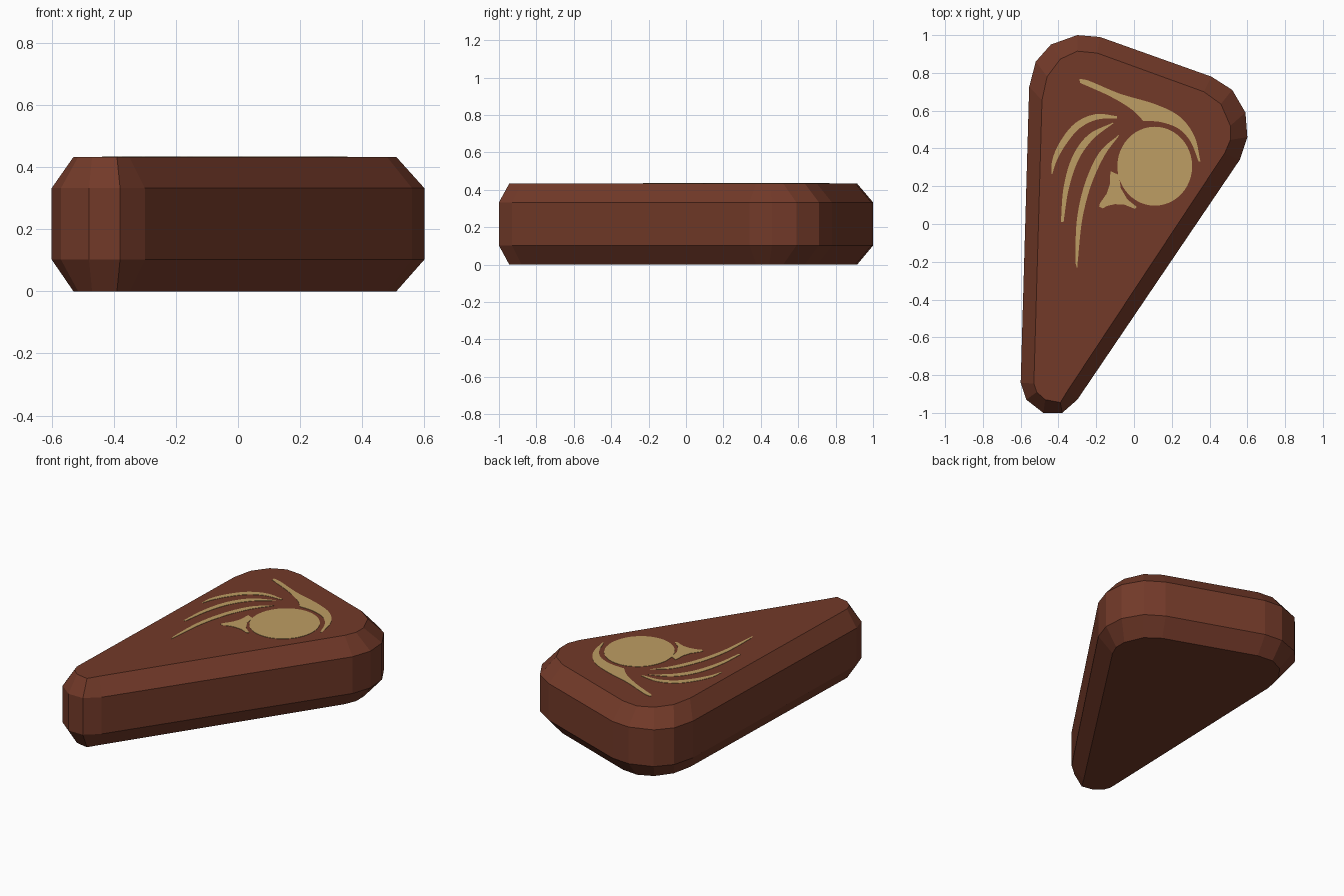
import bpy, bmesh, math
from mathutils import Vector

if "Cube" in bpy.data.objects:
    bpy.data.objects.remove(bpy.data.objects["Cube"])

TOP = 0.433


def material(name, rgb):
    m = bpy.data.materials.new(name)
    m.diffuse_color = (*rgb, 1)
    m.use_nodes = True
    m.node_tree.nodes["Principled BSDF"].inputs["Base Color"].default_value = m.diffuse_color
    return m


brown = material("red brown", (0.170, 0.042, 0.022))
gold = material("pale gold", (0.51, 0.34, 0.125))


def finish(name, bm, mat):
    bmesh.ops.recalc_face_normals(bm, faces=bm.faces)
    me = bpy.data.meshes.new(name)
    bm.to_mesh(me)
    bm.free()
    me.materials.append(mat)
    ob = bpy.data.objects.new(name, me)
    bpy.context.collection.objects.link(ob)
    return ob


def loft(name, rings, mat):
    """Closed solid through matching rings of (x, y, z) points."""
    bm = bmesh.new()
    loops = [[bm.verts.new(p) for p in r] for r in rings]
    n = len(loops[0])
    for a, b in zip(loops, loops[1:]):
        for i in range(n):
            j = (i + 1) % n
            bm.faces.new((a[i], a[j], b[j], b[i]))
    caps = [bm.faces.new(loops[0]), bm.faces.new(loops[-1])]
    bmesh.ops.recalc_face_normals(bm, faces=bm.faces)
    bmesh.ops.triangulate(bm, faces=caps)
    return finish(name, bm, mat)


def plate(name, pts):
    """Thin inlay on the top face."""
    return loft(name, [[(x, y, z) for x, y in pts] for z in (TOP - 0.002, TOP + 0.002)], gold)


def smooth(pts, steps=5):
    """Catmull-Rom curve through points of any dimension."""
    p = [Vector(q) for q in pts]
    p = [p[0] * 2 - p[1]] + p + [p[-1] * 2 - p[-2]]
    out = []
    for a, b, c, d in zip(p, p[1:], p[2:], p[3:]):
        for k in range(steps):
            t = k / steps
            out.append(0.5 * (2 * b + (c - a) * t + (2 * a - 5 * b + 4 * c - d) * t * t
                              + (3 * b - a - 3 * c + d) * t ** 3))
    return out + [p[-2]]


def ribbon(name, path):
    """Tapering stroke: path of (x, y, width)."""
    c = smooth(path)
    left, right = [], []
    for i, q in enumerate(c):
        d = (c[min(i + 1, len(c) - 1)] - c[max(i - 1, 0)]).xy.normalized()
        off = Vector((-d.y, d.x)) * q.z / 2
        left.append(q.xy + off)
        right.append(q.xy - off)
    plate(name, left + right[::-1])


# Rounded triangular slab with chamfered rims
outer = [(-.30, 1.0), (-.18, .99), (.41, .78), (.52, .71), (.59, .59), (.60, .46), (.56, .34),
         (-.30, -.93), (-.38, -1.0), (-.48, -1.0), (-.57, -.93), (-.60, -.84),
         (-.555, .725), (-.52, .86), (-.44, .95)]
inner = [(-.30, .915), (-.195, .905), (.37, .70), (.46, .635), (.51, .52), (.51, .445), (.48, .375),
         (-.35, -.88), (-.39, -.945), (-.47, -.93), (-.515, -.89), (-.53, -.845),
         (-.487, .656), (-.46, .78), (-.39, .873)]
loft("slab", [[(x, y, z) for x, y in ring] for ring, z in
              ((inner, 0), (outer, .102), (outer, .333), (inner, TOP))], brown)

# Inlaid disc
plate("inlay_disc", [(.11 + .198 * math.cos(a), .306 + .209 * math.sin(a))
                     for a in (math.tau * i / 48 for i in range(48))])

# Sweeping crescent above the disc
upper = [(-.29, .768), (-.235, .757), (-.075, .69), (.11, .635), (.24, .57), (.32, .465), (.352, .33)]
lower = [(.342, .33), (.30, .435), (.235, .505), (.14, .54), (.05, .545)]
tail = [(.05, .545), (-.01, .605), (-.125, .675), (-.285, .747)]
plate("inlay_crescent", smooth(upper) + smooth(lower)[:-1] + smooth(tail))

# Three curved strokes left of the disc
ribbon("inlay_stroke_outer", [(-.09, .565, .012), (-.20, .567, .03), (-.30, .52, .036),
                              (-.375, .43, .034), (-.42, .34, .024), (-.435, .265, .005)])
ribbon("inlay_stroke_middle", [(-.11, .535, .004), (-.23, .46, .034), (-.312, .344, .036),
                               (-.36, .185, .028), (-.38, .01, .014)])
ribbon("inlay_stroke_inner", [(-.08, .47, .004), (-.17, .37, .032), (-.243, .212, .034),
                              (-.288, .026, .028), (-.303, -.18, .014), (-.302, -.23, .003)])

# Small fin beside the disc
plate("inlay_fin", [(-.125, .28), (-.08, .26), (-.07, .19), (-.035, .13), (.015, .09), (.005, .08),
                    (-.05, .102), (-.10, .105), (-.145, .095), (-.165, .082), (-.185, .092),
                    (-.18, .11), (-.145, .16), (-.128, .21)])
